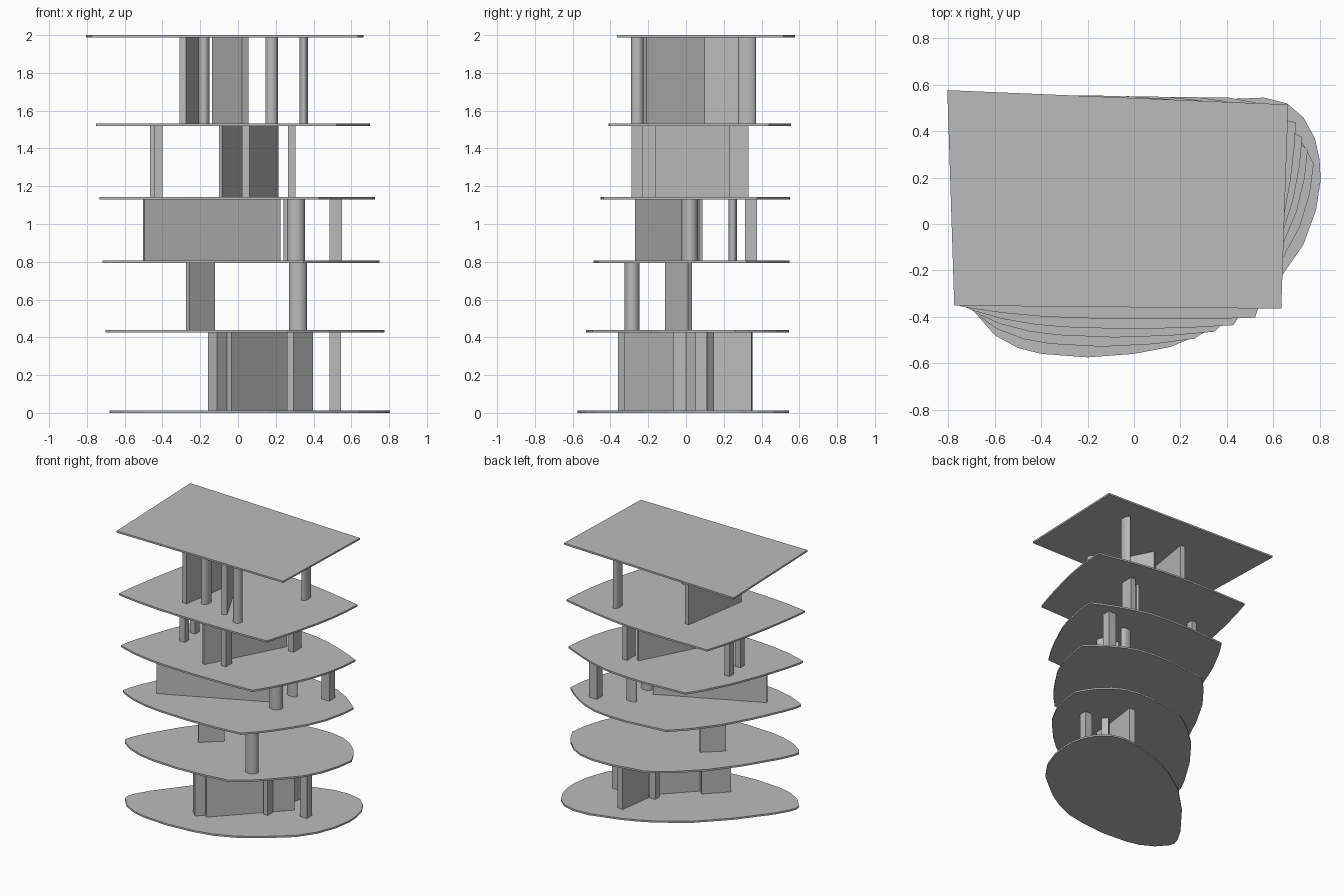
import bpy
import bmesh
import math
from mathutils import Vector

cube = bpy.data.objects.get("Cube")
if cube:
    bpy.data.objects.remove(cube, do_unlink=True)

mat = bpy.data.materials.new("concrete_grey")
mat.use_nodes = True
GREY = (0.5, 0.5, 0.5, 1)
mat.diffuse_color = GREY
mat.node_tree.nodes["Principled BSDF"].inputs["Base Color"].default_value = GREY


def prism(name, outline, z0, z1, smooth=False):
    """Extrude a counter-clockwise plan outline between two heights."""
    bm = bmesh.new()
    low = [bm.verts.new((x, y, z0)) for x, y in outline]
    high = [bm.verts.new((x, y, z1)) for x, y in outline]
    bm.faces.new(low[::-1])
    bm.faces.new(high)
    n = len(outline)
    for i in range(n):
        j = (i + 1) % n
        f = bm.faces.new((low[i], low[j], high[j], high[i]))
        f.smooth = smooth
    bmesh.ops.recalc_face_normals(bm, faces=bm.faces)
    if smooth:
        for e in bm.edges:
            e.smooth = e.calc_face_angle(0) < math.radians(40)
    mesh = bpy.data.meshes.new(name)
    bm.to_mesh(mesh)
    bm.free()
    mesh.materials.append(mat)
    ob = bpy.data.objects.new(name, mesh)
    bpy.context.collection.objects.link(ob)
    return ob


# Floor plates: a tilted egg at the bottom that morphs into a quad at the top
egg_sides = [
    [(-.68, -.36), (-.67, -.40), (-.60, -.48), (-.50, -.535), (-.40, -.56),
     (-.20, -.575), (0, -.56), (.157, -.53)],
    [(.157, -.53), (.30, -.47), (.43, -.39), (.55, -.295), (.64, -.22),
     (.73, -.09), (.785, .06), (.805, .19)],
    [(.805, .19), (.80, .28), (.78, .37), (.73, .46), (.66, .52),
     (.56, .545), (.44, .54), (.21, .475)],
    [(.21, .475), (.10, .43), (0, .38), (-.21, .24), (-.42, .03),
     (-.60, -.20), (-.66, -.30), (-.68, -.36)],
]
quad = [Vector(p) for p in [(-.775, -.352), (.635, -.365), (.665, .515), (-.805, .577)]]


def plate_outline(t):
    pts = []
    for k, side in enumerate(egg_sides):
        side = [Vector(p) for p in side]
        steps = [(b - a).length for a, b in zip(side, side[1:])]
        for i, p in enumerate(side[:-1]):
            on_quad = quad[k].lerp(quad[(k + 1) % 4], sum(steps[:i]) / sum(steps))
            pts.append(p.lerp(on_quad, t))
    return pts


THICK = 0.013
tops = [THICK, .438, .806, 1.143, 1.531, 2.0]
for i, top in enumerate(tops):
    t = (top - THICK) / (2.0 - THICK)
    prism(f"floor_plate_{i + 1}", plate_outline(t), top - THICK, top)


def storey(i):
    return tops[i - 1], tops[i] - THICK


def wall(i, name, a, b, thick):
    a, b = Vector(a), Vector(b)
    d = (b - a).normalized()
    n = Vector((-d.y, d.x)) * thick / 2
    prism(name, [a - n, b - n, b + n, a + n], *storey(i))


def post(i, name, x0, x1, y0, y1):
    prism(name, [(x0, y0), (x1, y0), (x1, y1), (x0, y1)], *storey(i))


def column(i, name, x, y, rx, ry):
    ring = [2 * math.pi * k / 24 for k in range(24)]
    prism(name, [(x + rx * math.cos(a), y + ry * math.sin(a)) for a in ring],
          *storey(i), smooth=True)


# First storey
wall(1, "ground_main_wall", (-.053, -.312), (.378, .13), .05)
wall(1, "ground_side_wall", (-.135, -.335), (.01, -.19), .07)
wall(1, "ground_back_wall", (.275, .09), (.31, .35), .05)
post(1, "ground_front_post", .26, .295, -.065, 0)
post(1, "ground_back_post", .195, .245, .04, .09)
post(1, "ground_right_post", .485, .545, .05, .11)

# Second storey
wall(2, "second_wall", (-.265, -.1), (-.13, .02), .028)
column(2, "second_column", .317, -.285, .0475, .04)

# Third storey
wall(3, "third_wall", (-.5, -.26), (.222, .078), .02)
column(3, "third_front_column", .307, .02, .0475, .043)
column(3, "third_back_column", .283, .248, .043, .0225)
post(3, "third_post", .485, .55, .312, .377)

# Fourth storey
wall(4, "fourth_wall", (-.093, -.283), (.205, .285), .02)
post(4, "fourth_front_post", .02, .06, -.23, -.16)
post(4, "fourth_right_post", .265, .305, .23, .33)
post(4, "fourth_left_post_1", -.445, -.40, -.066, -.02)
post(4, "fourth_left_post_2", -.465, -.42, .085, .14)

# Fifth storey
wall(5, "fifth_left_wall", (-.292, -.225), (-.21, .29), .035)
wall(5, "fifth_middle_wall", (.038, -.218), (-.12, .092), .038)
column(5, "fifth_front_column", .178, -.258, .0325, .0325)
column(5, "fifth_left_column", -.18, -.123, .03, .045)
column(5, "fifth_back_column", .348, .323, .0225, .0475)
